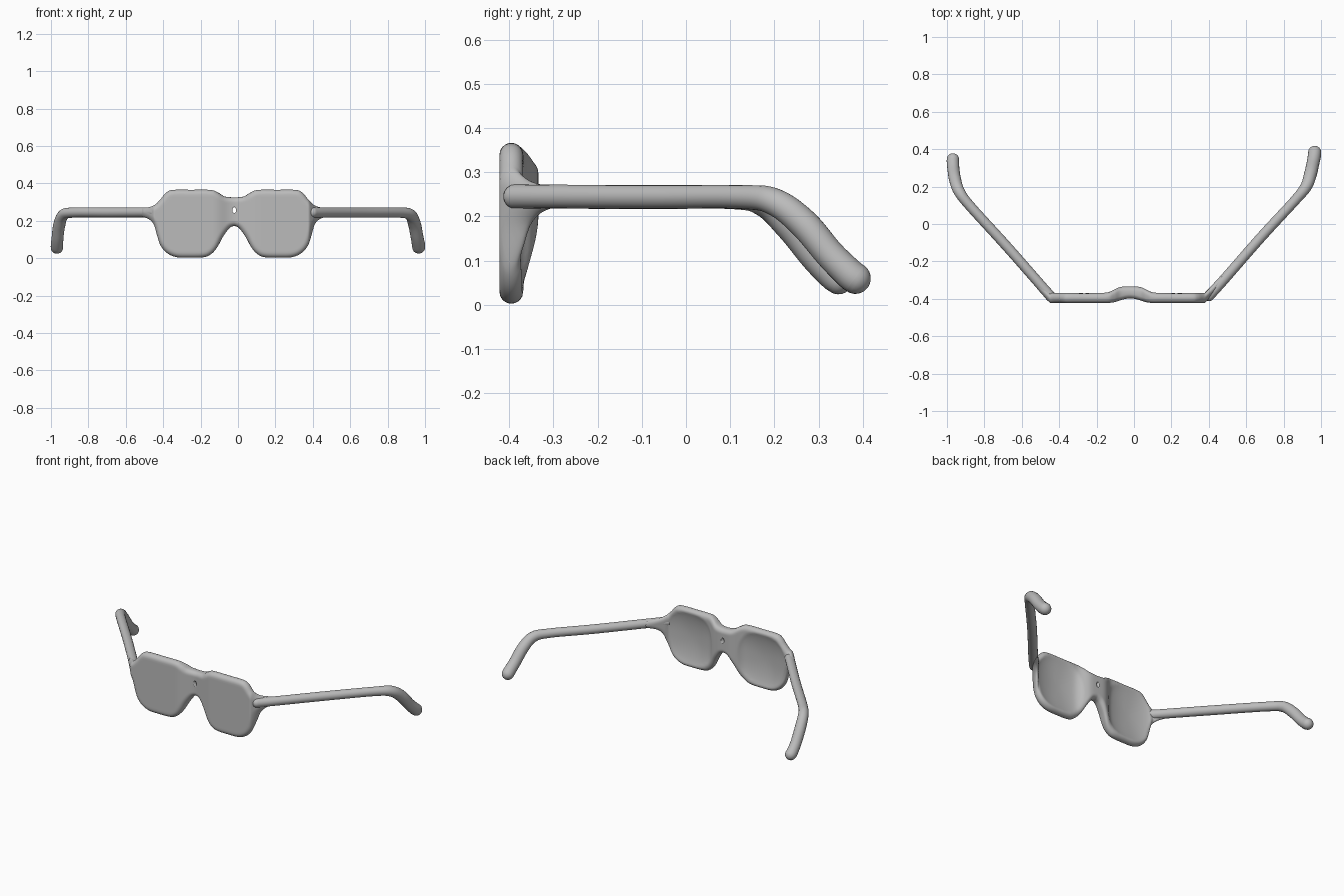
import bpy, bmesh, math
from mathutils import Vector

if "Cube" in bpy.data.objects:
    bpy.data.objects.remove(bpy.data.objects["Cube"])

grey = bpy.data.materials.new("plain_grey")
grey.diffuse_color = (0.5, 0.5, 0.5, 1)
grey.use_nodes = True
grey.node_tree.nodes["Principled BSDF"].inputs["Base Color"].default_value = grey.diffuse_color
CX, CY, R = -0.02, -0.395, 0.027   # bridge centre, front plane, half thickness


def catmull(pts, n):
    """Smooth curve through points of any dimension."""
    p = [pts[0]] + pts + [pts[-1]]
    out = []
    for i in range(1, len(p) - 2):
        for k in range(n):
            t = k / n
            out.append([0.5 * (2 * b + (c - a) * t + (2 * a - 5 * b + 4 * c - d) * t * t
                               + (3 * b - a - 3 * c + d) * t ** 3)
                        for a, b, c, d in zip(p[i - 1], p[i], p[i + 1], p[i + 2])])
    return out + [list(pts[-1])]


def finish(bm, name):
    bmesh.ops.remove_doubles(bm, verts=bm.verts, dist=1e-5)
    bmesh.ops.recalc_face_normals(bm, faces=bm.faces)
    me = bpy.data.meshes.new(name)
    bm.to_mesh(me)
    bm.free()
    me.materials.append(grey)
    for f in me.polygons:
        f.use_smooth = True
    ob = bpy.data.objects.new(name, me)
    bpy.context.collection.objects.link(ob)
    return ob


# Half outline of the front, measured from the bridge centre (u, z)
top = catmull([(0, .325), (.05, .33), (.085, .35), (.125, .365), (.23, .366), (.33, .365),
               (.365, .35), (.395, .315), (.425, .285), (.46, .272), (.49, .268)], 8)
bottom = catmull([(0, .173), (.025, .162), (.06, .115), (.09, .06), (.12, .025), (.16, .006),
                  (.24, .003), (.31, .006), (.36, .028), (.395, .07), (.415, .13),
                  (.43, .18), (.455, .208), (.49, .222)], 8)


def height(line, u):
    for (a, za), (b, zb) in zip(line, line[1:]):
        if a <= u <= b:
            return za + (zb - za) * (u - a) / max(b - a, 1e-9)
    return line[-1][1]


def edge_distance(u, z):
    p = Vector((u, z))
    best = 1.0
    for line in (top, bottom):
        for a, b in zip(line, line[1:]):
            a, b = Vector(a), Vector(b)
            ab = b - a
            t = max(0, min(1, (p - a).dot(ab) / max(ab.length_squared, 1e-12)))
            best = min(best, (p - a - ab * t).length)
    return best


# Front: both lenses and bridge, dished at the back, bridge arched backwards
COLS, ROWS = 80, 28
bm = bmesh.new()
half = []
for i in range(COLS + 1):
    u = 0.49 * i / COLS
    lo, hi = height(bottom, u), height(top, u)
    col = []
    for j in range(ROWS + 1):
        z = lo + (hi - lo) * (0.5 - 0.5 * math.cos(math.pi * j / ROWS))
        d = 0 if j in (0, ROWS) else min(edge_distance(u, z), R)
        h = math.sqrt(max(0, R * R - (R - d) ** 2))
        r = (abs((u - .25) / .16) ** 2.5 + abs((z - .185) / .165) ** 2.5) ** 0.4
        dish = 0.026 * max(0, 1 - r * r) ** 0.8
        col.append((u, z, h, min(dish, 1.2 * h)))
    half.append(col)

for s in (-1, 1):
    bend = 0.40 if s > 0 else 0.43
    sides = []
    for front in (True, False):
        grid = []
        for col in half:
            line = []
            for u, z, h, dish in col:
                arch = math.exp(-(u / .095) ** 4)
                y = CY + max(0, u - bend) * 1.1
                y += -h + .024 * arch * math.exp(-(u / .08) ** 2) if front else h - dish + .034 * arch
                if h == 0:
                    y = CY + max(0, u - bend) * 1.1 + .028 * arch
                line.append(bm.verts.new((CX + s * u, y, z)))
            grid.append(line)
        for a, b in zip(grid, grid[1:]):
            for j in range(ROWS):
                bm.faces.new((a[j], b[j], b[j + 1], a[j + 1]))
        sides.append(grid[-1])
    for j in range(ROWS):   # close the hinge end
        a, b = sides
        bm.faces.new((a[j], a[j + 1], b[j + 1], b[j]))
front = finish(bm, "lens_front")

# Small hole through the bridge
bm = bmesh.new()
bmesh.ops.create_cone(bm, cap_ends=True, segments=20, radius1=.01, radius2=.01, depth=.4)
for v in bm.verts:
    x, y, z = v.co
    v.co = (CX + x, CY + z, .257 + y * 1.6)
cutter = finish(bm, "bridge_hole_cutter")
cutter.hide_render = True
cutter.hide_viewport = True
hole = front.modifiers.new("bridge_hole", 'BOOLEAN')
hole.operation = 'DIFFERENCE'
hole.solver = 'EXACT'
hole.object = cutter


def temple(name, pts, sides=20):
    """Round rod through (x, y, z, radius) points with dome ends."""
    path = [(Vector(p[:3]), p[3]) for p in catmull(pts, 8)]

    def dome(end, before):
        c, r = end
        d = (c - before[0]).normalized()
        return [(c + d * r * math.sin(k * math.pi / 12), r * math.cos(k * math.pi / 12) + 1e-4)
                for k in range(1, 7)]
    path = dome(path[0], path[1])[::-1] + path + dome(path[-1], path[-2])
    bm = bmesh.new()
    rings = []
    for i, (c, r) in enumerate(path):
        t = (path[min(i + 1, len(path) - 1)][0] - path[max(i - 1, 0)][0]).normalized()
        a = t.cross(Vector((0, 0, 1))).normalized()
        b = a.cross(t)
        rings.append([bm.verts.new(c + (a * math.cos(w) + b * math.sin(w)) * r)
                      for w in (2 * math.pi * k / sides for k in range(sides))])
    for p, q in zip(rings, rings[1:]):
        for k in range(sides):
            bm.faces.new((p[k], p[(k + 1) % sides], q[(k + 1) % sides], q[k]))
    bm.faces.new(rings[0])
    bm.faces.new(rings[-1])
    return finish(bm, name)


# Temples with drooping ear tips
temple("right_temple", [(.40, -.385, .245, .028), (.47, -.31, .245, .027), (.68, -.07, .244, .027),
                        (.86, .125, .244, .027), (.92, .20, .233, .031), (.943, .265, .185, .034),
                        (.957, .325, .115, .034), (.965, .368, .072, .035), (.966, .383, .060, .035)])
temple("left_temple", [(-.445, -.388, .245, .028), (-.50, -.325, .245, .027), (-.68, -.12, .244, .027),
                       (-.88, .10, .244, .027), (-.935, .175, .230, .030), (-.956, .235, .175, .032),
                       (-.965, .29, .108, .032), (-.968, .33, .068, .033), (-.968, .345, .057, .033)])
